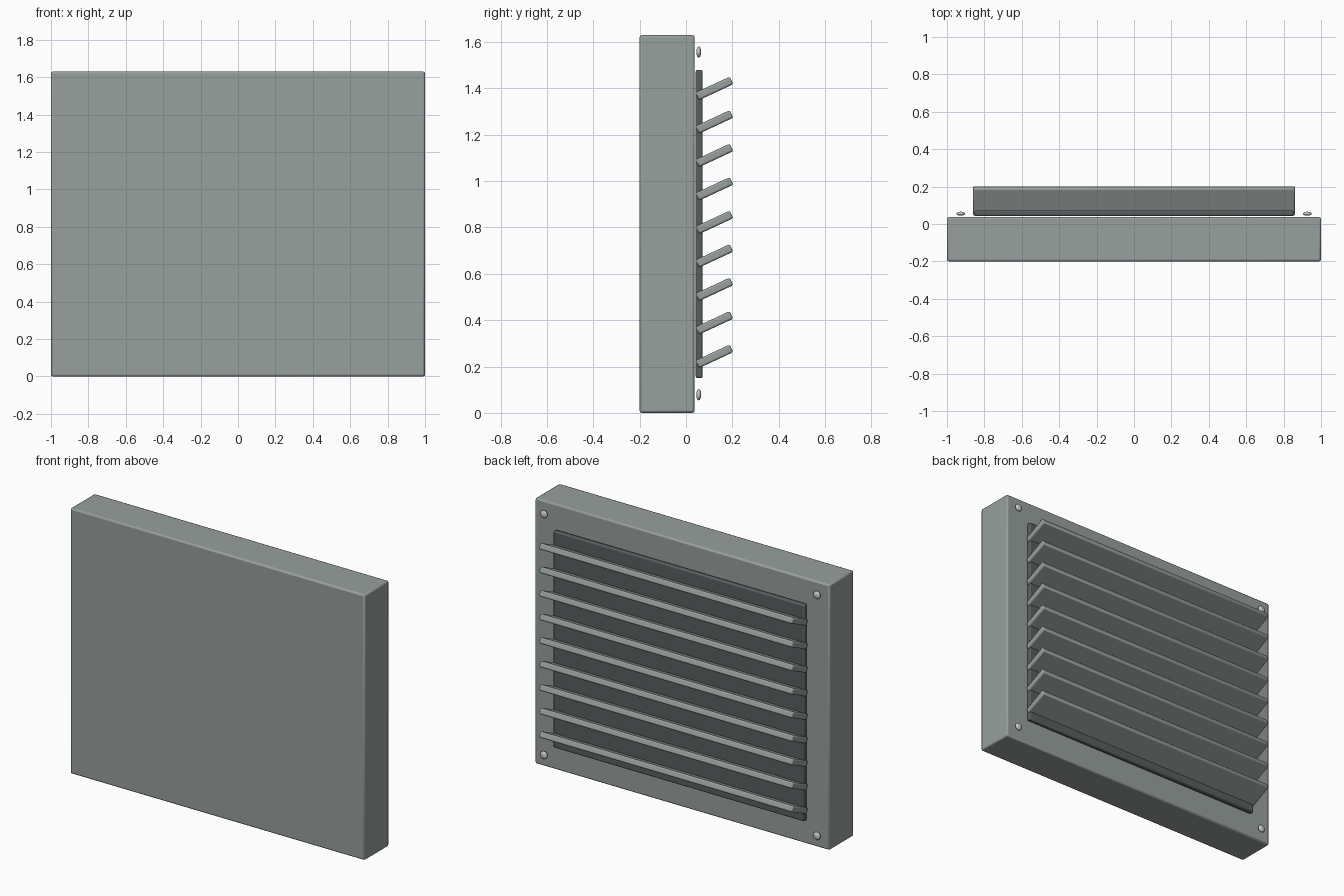
import bpy, math

if "Cube" in bpy.data.objects:
    bpy.data.objects.remove(bpy.data.objects["Cube"])


def material(name, rgb):
    m = bpy.data.materials.new(name)
    m.diffuse_color = (*rgb, 1)
    m.use_nodes = True
    m.node_tree.nodes["Principled BSDF"].inputs["Base Color"].default_value = m.diffuse_color
    return m


PAINT = material("grey_paint", (0.31, 0.35, 0.335))
DARK = material("dark_recess", (0.10, 0.11, 0.115))
STEEL = material("screw_steel", (0.7, 0.7, 0.7))


def finish(ob, name, mat):
    ob.name = name
    ob.data.materials.append(mat)
    bpy.ops.object.shade_smooth_by_angle(angle=math.radians(30))


def box(name, size, center, bevel, mat, tilt=0.0):
    bpy.ops.mesh.primitive_cube_add(size=1, location=center)
    ob = bpy.context.object
    ob.scale = size
    bpy.ops.object.transform_apply(location=False, rotation=False, scale=True)
    ob.rotation_euler.x = tilt
    m = ob.modifiers.new("edge_bevel", 'BEVEL')
    m.width = bevel
    m.segments = 2
    finish(ob, name, mat)


# Main housing
box("housing", (2.0, 0.237, 1.63), (0, -0.0815, 0.815), 0.01, PAINT)

# Dark opening panel behind the slats
box("back_panel", (1.706, 0.03, 1.33), (0, 0.057, 0.815), 0.008, DARK)

# Nine slats tilted upward and outward
for i in range(9):
    box(f"slat_{i + 1}", (1.72, 0.163, 0.036),
        (0, 0.1225, 0.244 + i * 0.1445), 0.008, PAINT, math.radians(25))

# Flattened screw heads in the corners
for side, sx in (("left", -1), ("right", 1)):
    for level, z in (("bottom", 0.078), ("top", 1.557)):
        bpy.ops.mesh.primitive_uv_sphere_add(segments=16, ring_count=8, radius=0.024,
                                             location=(sx * 0.927, 0.055, z),
                                             rotation=(math.pi / 2, 0, 0))
        ob = bpy.context.object
        ob.scale = (1, 1, 0.45)
        finish(ob, f"screw_{side}_{level}", STEEL)
